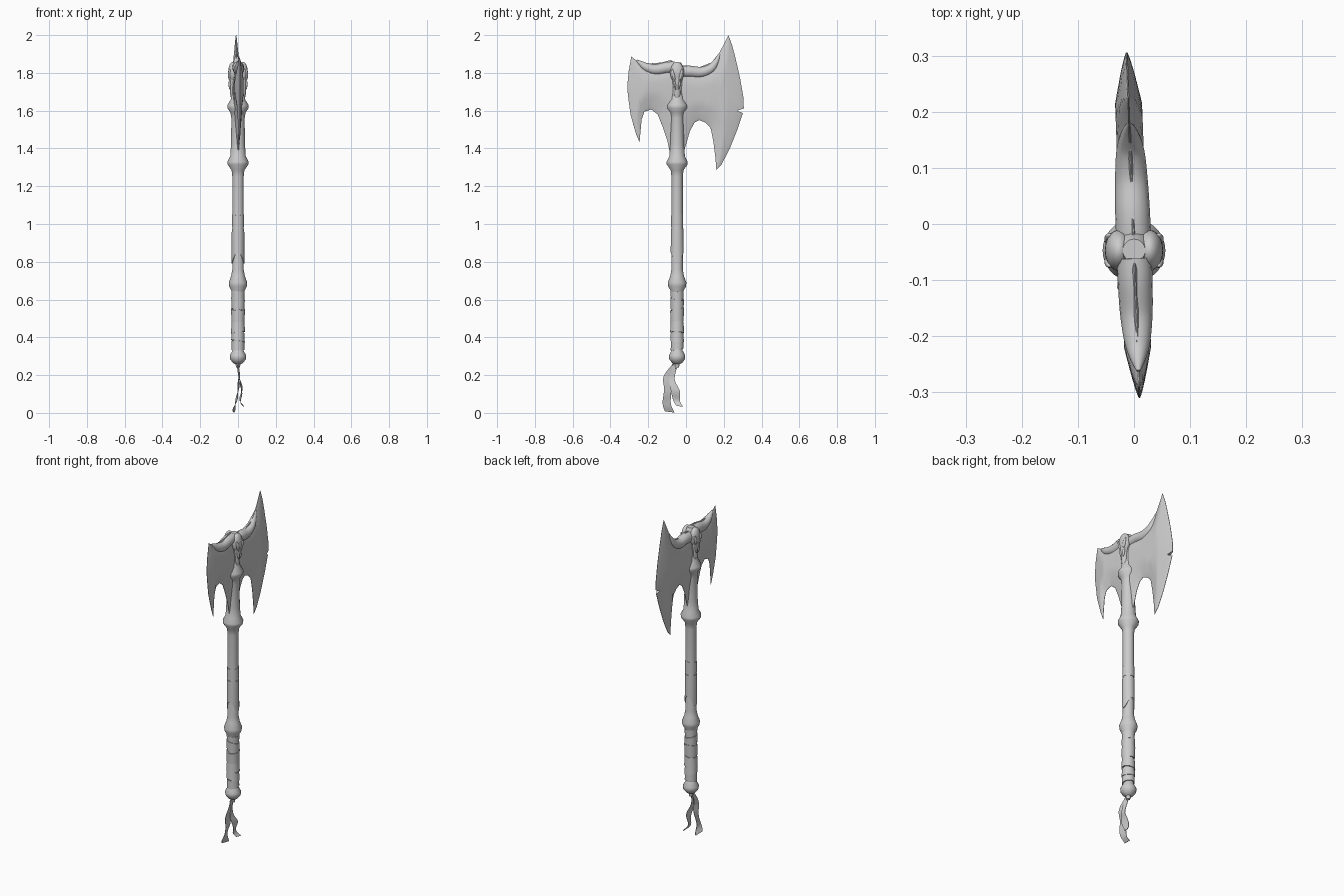
import bpy, bmesh, math
from mathutils import Vector, Matrix

if "Cube" in bpy.data.objects:
    bpy.data.objects.remove(bpy.data.objects["Cube"])

CY = -0.047                      # handle axis in y
YAW = Matrix.Translation((0, CY, 0)) @ Matrix.Rotation(0.037, 4, 'Z') @ Matrix.Translation((0, -CY, 0))


def make(name, verts, faces, matrix=None):
    bm = bmesh.new()
    vs = [bm.verts.new(v) for v in verts]
    for f in faces:
        bm.faces.new([vs[i] for i in f])
    bmesh.ops.remove_doubles(bm, verts=bm.verts, dist=1e-5)
    bmesh.ops.recalc_face_normals(bm, faces=bm.faces)
    me = bpy.data.meshes.new(name)
    bm.to_mesh(me)
    bm.free()
    if matrix:
        me.transform(matrix)
    ob = bpy.data.objects.new(name, me)
    bpy.context.collection.objects.link(ob)
    return ob


def rings(name, loops, matrix=None):
    """Skin a list of closed loops and cap both ends."""
    n = len(loops[0])
    faces = [(i * n + k, i * n + (k + 1) % n, (i + 1) * n + (k + 1) % n, (i + 1) * n + k)
             for i in range(len(loops) - 1) for k in range(n)]
    faces += [tuple(range(n)), tuple(range((len(loops) - 1) * n, len(loops) * n))]
    return make(name, [v for l in loops for v in l], faces, matrix)


def ring(r, zf, n=28):
    A = [2 * math.pi * k / n for k in range(n)]
    return [(r * math.cos(a), CY + r * math.sin(a), zf(a)) for a in A]


def lathe(name, profile):
    return rings(name, [ring(r, lambda a, z=z: z) for r, z in profile])


def band(name, z0, z1, r0, r1, low=lambda a: 0, high=lambda a: 0):
    b, t = (lambda a: z0 + low(a)), (lambda a: z1 + high(a))
    return rings(name, [ring(r0 - .008, b), ring(r0, b), ring(r1, t), ring(r1 - .008, t)])


def spline(pts, steps=6):
    """Catmull-Rom through tuples of any length."""
    p = [pts[0]] + list(pts) + [pts[-1]]
    out = []
    for i in range(1, len(p) - 2):
        for s in range(steps):
            t = s / steps
            out.append([.5 * (2 * b + (c - a) * t + (2 * a - 5 * b + 4 * c - d) * t * t
                              + (3 * b - a - 3 * c + d) * t ** 3)
                        for a, b, c, d in zip(*p[i - 1:i + 3])])
    return out + [list(pts[-1])]


def ball(name, loc, scale, tilt=0):
    bm = bmesh.new()
    m = Matrix.Translation(loc) @ Matrix.Rotation(tilt, 4, 'X') @ Matrix.Diagonal((*scale, 1))
    bmesh.ops.create_uvsphere(bm, u_segments=20, v_segments=12, radius=1, matrix=m)
    me = bpy.data.meshes.new(name)
    bm.to_mesh(me)
    bm.free()
    ob = bpy.data.objects.new(name, me)
    bpy.context.collection.objects.link(ob)
    return ob


# Blades: columns between an upper and a lower edge curve, thinned towards the outline
def lerp(curve, y):
    for (a, za), (b, zb) in zip(curve, curve[1:]):
        if a <= y <= b:
            return za + (zb - za) * (y - a) / (b - a)
    return curve[0][1] if y < curve[0][0] else curve[-1][1]


def blade(name, top, bot, outline, n=18):
    keys = sorted({y for y, _ in top + bot})
    ys = [a + (b - a) * s / 2 for a, b in zip(keys, keys[1:]) for s in range(2)] + [keys[-1]]

    def thick(y, z):
        p, d = Vector((y, z)), 9
        for a, b in zip(outline, outline[1:]):
            a, b = Vector(a), Vector(b)
            t = max(0, min(1, (p - a).dot(b - a) / max((b - a).length_squared, 1e-9)))
            d = min(d, (p - a - (b - a) * t).length)
        return .001 + .023 * min(1, d / .09) ** .8

    loops = []
    for y in ys:
        zt, zb = lerp(top, y), lerp(bot, y)
        col = [zb + (zt - zb) * (.5 - .5 * math.cos(math.pi * j / n)) for j in range(n + 1)]
        side = [(thick(y, z), y, z) for z in col]
        loops.append(side + [(-x, y, z) for x, y, z in reversed(side)])
    return rings(name, loops, YAW)


top = [(-.04, 1.84), (0, 1.84), (.07, 1.83), (.135, 1.855), (.177, 1.907), (.205, 1.96), (.225, 2),
       (.245, 1.945), (.262, 1.88), (.288, 1.765), (.304, 1.67), (.306, 1.62)]
bot = [(-.04, 1.36), (-.015, 1.37), (0, 1.42), (.02, 1.49), (.045, 1.537), (.07, 1.55), (.103, 1.537),
       (.13, 1.51), (.145, 1.437), (.156, 1.35), (.161, 1.285), (.188, 1.315), (.23, 1.395),
       (.272, 1.5), (.299, 1.58), (.306, 1.6)]
big = blade("large_blade", top, bot, top + bot[::-1])

top = [(-.31, 1.74), (-.304, 1.807), (-.29, 1.886), (-.257, 1.862), (-.193, 1.85), (-.13, 1.855),
       (-.08, 1.868), (-.04, 1.84)]
bot = [(-.31, 1.72), (-.308, 1.685), (-.294, 1.58), (-.267, 1.484), (-.246, 1.43), (-.241, 1.49),
       (-.235, 1.553), (-.22, 1.595), (-.183, 1.606), (-.15, 1.58), (-.124, 1.516), (-.098, 1.437),
       (-.087, 1.384), (-.05, 1.36)]
blade("small_blade", top, bot, top[::-1] + bot)

# Chip in the large blade's cutting edge
cut = rings("notch_cutter", [[(x, .272, 1.6), (x, .33, 1.573), (x, .33, 1.619)] for x in (-.1, .1)])
mod = big.modifiers.new("notch", 'BOOLEAN')
mod.object, mod.operation, mod.solver = cut, 'DIFFERENCE', 'EXACT'
bpy.context.view_layer.objects.active = big
bpy.ops.object.modifier_apply(modifier="notch")
bpy.data.objects.remove(cut)


# Horns along the top of each blade: (y, z, radius)
def horn(name, path):
    p = spline(path)
    loops = []
    for i, (y, z, r) in enumerate(p):
        a, b = p[max(i - 1, 0)], p[min(i + 1, len(p) - 1)]
        n = Vector((-(b[1] - a[1]), b[0] - a[0])).normalized()
        loops.append([(r * math.cos(t), y + n.x * r * math.sin(t), z + n.y * r * math.sin(t))
                      for t in [2 * math.pi * k / 16 for k in range(16)]])
    rings(name, loops, YAW)


horn("large_horn", [(-.03, 1.805, .031), (.02, 1.807, .031), (.08, 1.803, .029), (.13, 1.822, .025),
                    (.16, 1.86, .016), (.18, 1.905, .003)])
horn("small_horn", [(-.06, 1.83, .031), (-.1, 1.827, .031), (-.16, 1.817, .029), (-.21, 1.83, .023),
                    (-.24, 1.85, .014), (-.262, 1.868, .003)])

# Shaft with its angular collars
lathe("shaft", [(.024, .32), (.029, .34), (.03, .6), (.034, .645), (.047, .67), (.049, .69), (.036, .725),
                (.03, .76), (.03, 1.25), (.034, 1.285), (.055, 1.315), (.056, 1.33), (.041, 1.36),
                (.037, 1.42), (.035, 1.56), (.04, 1.59), (.056, 1.613), (.056, 1.63), (.038, 1.66),
                (.033, 1.7), (.035, 1.78), (.033, 1.83), (.02, 1.855)])
lathe("pommel", [(.01, .24), (.013, .258), (.027, .265), (.042, .285), (.043, .305), (.029, .33), (.025, .345)])

# Leather wraps on the grip and bands on the shaft
for i, (z0, z1, r0, r1, tilt) in enumerate([(.335, .385, .034, .033, .006), (.38, .43, .036, .033, -.007),
                                            (.425, .485, .037, .034, .005), (.48, .55, .034, .037, -.008),
                                            (.545, .605, .034, .036, .009), (.6, .645, .033, .035, .004)]):
    f = lambda a, t=tilt: t * math.sin(a + i)
    band(f"grip_wrap_{i}", z0, z1, r0, r1, f, f)
band("pointed_band", .82, .975, .034, .033, lambda a: -.03 * math.cos(2 * a))
band("upper_band", .985, 1.05, .032, .032, high=lambda a: .004 * math.sin(a))

# Horned skull on each face of the head
for s, side in ((1, "right"), (-1, "left")):
    ball(f"skull_{side}", (s * .027, CY, 1.803), (.025, .037, .055))
    loops = []
    for z, w, d in [(1.81, .031, .02), (1.77, .026, .02), (1.72, .018, .015), (1.685, .017, .012), (1.665, .01, .008)]:
        loops.append([(s * .029 + d * math.cos(t), CY + w * math.sin(t), z)
                      for t in [2 * math.pi * k / 14 for k in range(14)]])
    rings(f"snout_{side}", loops)
    for e in (1, -1):
        ball(f"brow_{side}", (s * .044, CY + e * .02, 1.79), (.009, .008, .032), e * -.25)
        ball(f"cheek_{side}", (s * .042, CY + e * .012, 1.74), (.008, .006, .03), e * -.15)

# Ring and torn ribbons: (x, y, z, half width)
bpy.ops.mesh.primitive_torus_add(major_radius=.014, minor_radius=.004, major_segments=20, minor_segments=8,
                                 location=(0, -.058, .25), rotation=(0, math.pi / 2, 0))
bpy.context.object.name = "pommel_ring"
RIBBONS = {
    "long_ribbon": [(0, -.06, .255, .012), (.005, -.1, .19, .019), (0, -.097, .12, .019),
                    (-.012, -.102, .05, .022), (-.025, -.086, .005, .026)],
    "short_ribbon": [(0, -.056, .255, .012), (.01, -.074, .18, .014), (.02, -.057, .12, .024),
                     (.012, -.05, .065, .018), (.028, -.033, .035, .018)]}
for name, path in RIBBONS.items():
    loops = []
    for i, (x, y, z, w) in enumerate(spline(path)):
        k = .25 * w * math.sin(i * .5)
        dz = -.25 * w
        loops.append([(x + k - .0012, y - w, z - dz * .5), (x - k - .0012, y + w, z + dz * .5),
                      (x - k + .0012, y + w, z + dz * .5), (x + k + .0012, y - w, z - dz * .5)])
    low = min(v[2] for v in loops[-1])
    loops[-1] = [(x, y, max(z, 0) if low < 0.01 else z) for x, y, z in loops[-1]]
    rings(name, loops)

# Smooth shading with sharp creases kept
for ob in bpy.context.scene.objects:
    ob.select_set(ob.type == 'MESH')
bpy.context.view_layer.objects.active = big
bpy.ops.object.shade_smooth_by_angle(angle=math.radians(35))
